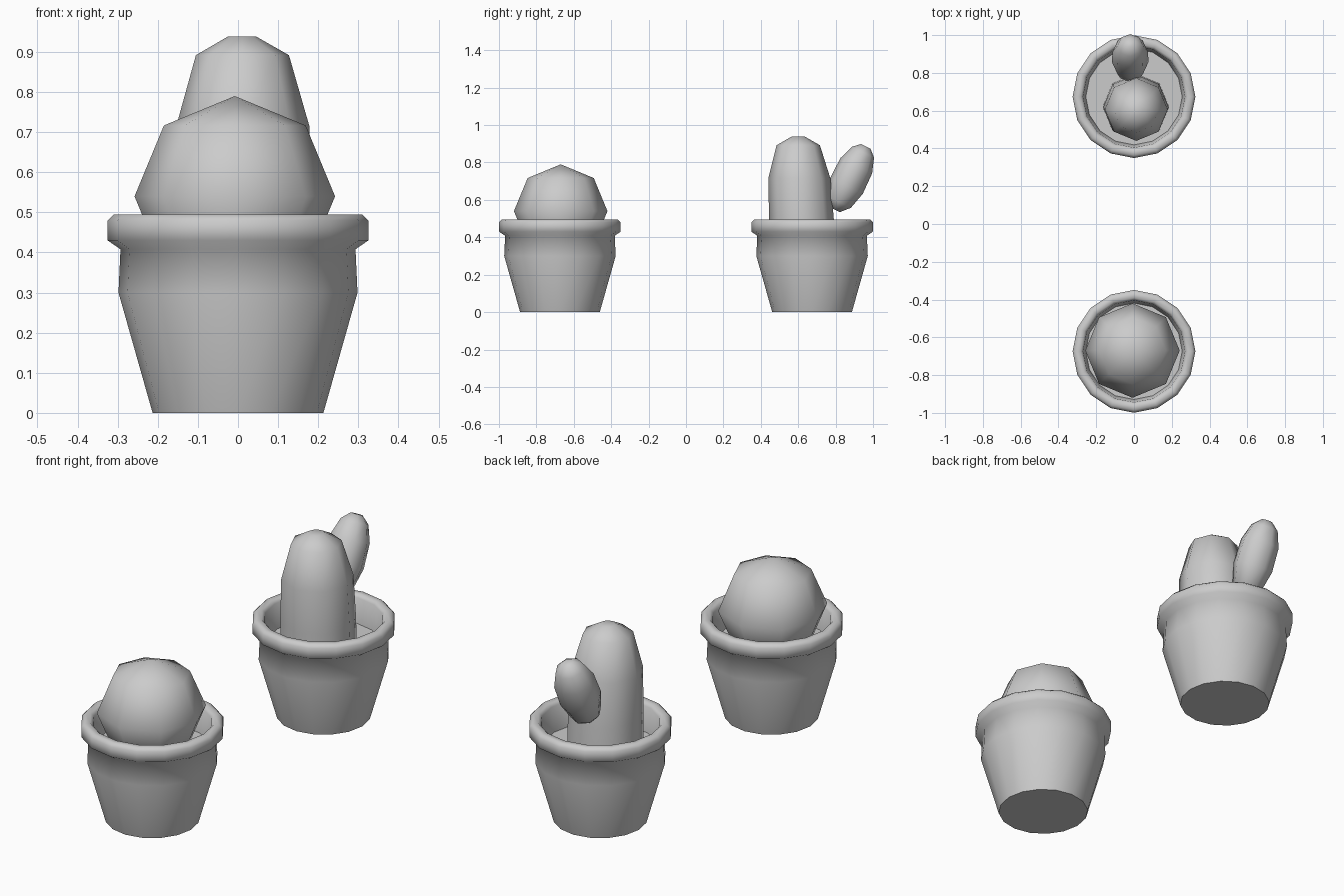
import bpy, bmesh, math
from mathutils import Vector, Matrix

if "Cube" in bpy.data.objects:
    bpy.data.objects.remove(bpy.data.objects["Cube"])


def loft(name, rings, sides, axis=(0, 0, 1), origin=(0, 0, 0), crease=60):
    """Stack of rings (offset x, offset y, height, radius) capped at both ends."""
    rot = Vector((0, 0, 1)).rotation_difference(Vector(axis)).to_matrix().to_4x4()
    bm = bmesh.new()
    loops = []
    for ox, oy, h, r in rings:
        loops.append([bm.verts.new((ox + r * math.cos(2 * math.pi * i / sides),
                                    oy + r * math.sin(2 * math.pi * i / sides), h))
                      for i in range(sides)])
    for a, b in zip(loops, loops[1:]):
        for i in range(sides):
            j = (i + 1) % sides
            bm.faces.new((a[i], a[j], b[j], b[i]))
    bm.faces.new(loops[0][::-1])
    bm.faces.new(loops[-1])
    bm.transform(Matrix.Translation(origin) @ rot)
    return finish(name, bm, crease)


def finish(name, bm, crease):
    bmesh.ops.recalc_face_normals(bm, faces=bm.faces)
    mesh = bpy.data.meshes.new(name)
    bm.to_mesh(mesh)
    bm.free()
    obj = bpy.data.objects.new(name, mesh)
    bpy.context.collection.objects.link(obj)
    bpy.ops.object.select_all(action='DESELECT')
    obj.select_set(True)
    bpy.context.view_layer.objects.active = obj
    bpy.ops.object.shade_smooth_by_angle(angle=math.radians(crease))
    return obj


# Pots: tapered wall, rolled rim, recessed floor
POT_Y = 0.674
POT = [(0.213, 0), (0.298, 0.30), (0.293, 0.408), (0.325, 0.43), (0.325, 0.48),
       (0.31, 0.495), (0.283, 0.495), (0.27, 0.48), (0.255, 0.36)]
for name, y in (("front_pot", -POT_Y), ("back_pot", POT_Y)):
    loft(name, [(0, 0, z, r) for r, z in POT], 16, origin=(0, y, 0))

# Round cactus in the front pot
bm = bmesh.new()
bmesh.ops.create_uvsphere(bm, u_segments=8, v_segments=4, radius=0.25)
bm.transform(Matrix.Translation((-0.008, -0.67, 0.54)))
finish("round_cactus", bm, 80)

# Tall cactus trunk in the back pot, leaning slightly
loft("cactus_trunk", [(0.01, 0.62, 0.32, 0.176), (0.01, 0.617, 0.50, 0.173),
                      (0.012, 0.606, 0.715, 0.166), (0.011, 0.60, 0.892, 0.116),
                      (0.01, 0.60, 0.938, 0.036)], 8, crease=80)

# Slanted side arm of the tall cactus
loft("cactus_arm", [(0, 0, -0.192, 0.03), (0, 0, -0.145, 0.073), (0, 0, -0.05, 0.097),
                    (0, 0, 0.07, 0.094), (0, 0, 0.15, 0.066), (0, 0, 0.185, 0.028)],
     8, axis=(0, 0.44, 0.9), origin=(-0.02, 0.88, 0.72), crease=80)
